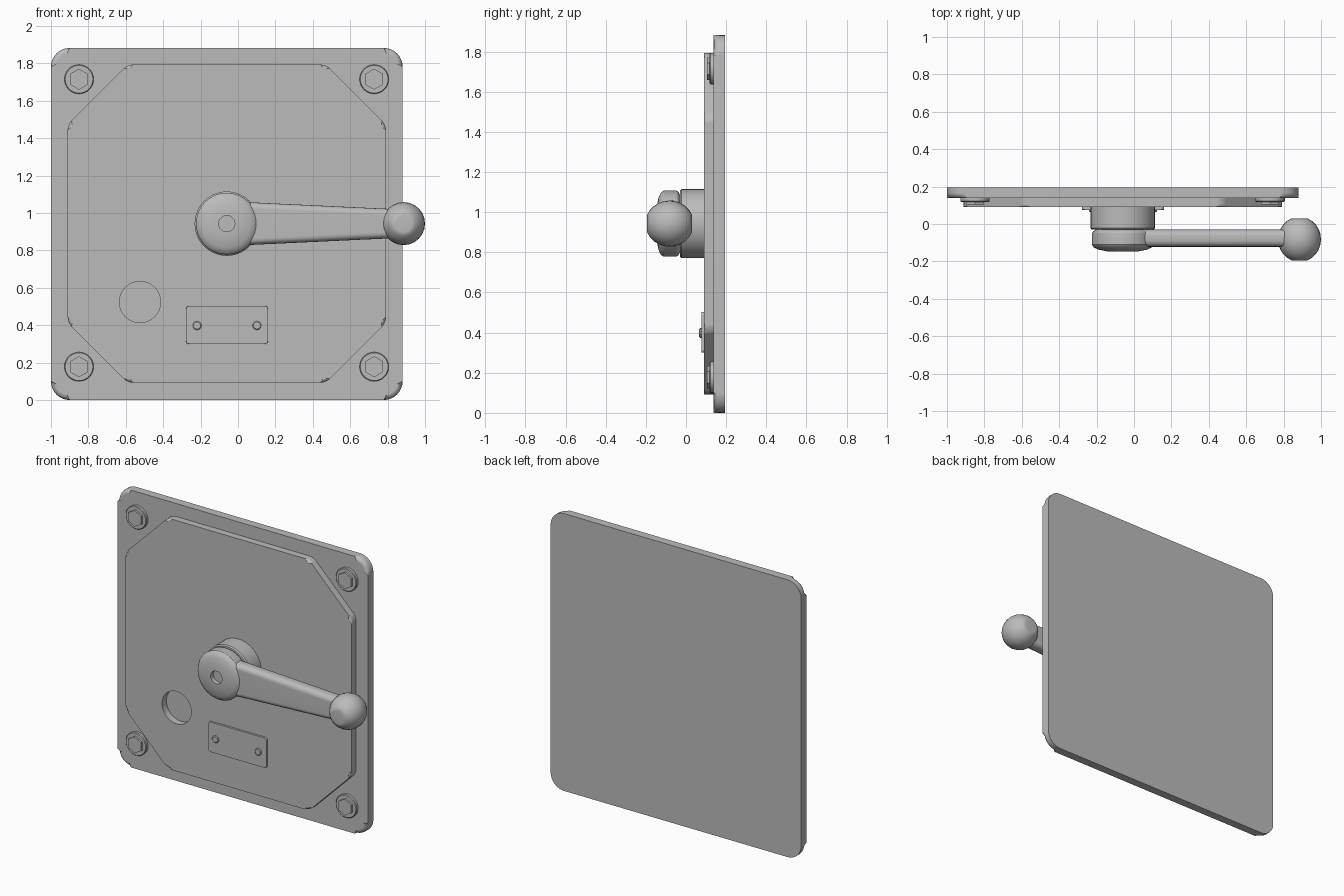
import bpy, bmesh, math

if "Cube" in bpy.data.objects:
    bpy.data.objects.remove(bpy.data.objects["Cube"])

CX, CZ = -0.06, 0.943          # centre of the plate face

steel = bpy.data.materials.new("grey_steel")
steel.diffuse_color = (0.5, 0.5, 0.5, 1)
steel.use_nodes = True
steel.node_tree.nodes["Principled BSDF"].inputs["Base Color"].default_value = steel.diffuse_color


def finish(name, bm):
    """Turn a bmesh into a smooth-by-angle object."""
    bmesh.ops.recalc_face_normals(bm, faces=bm.faces[:])
    me = bpy.data.meshes.new(name)
    bm.to_mesh(me)
    bm.free()
    ob = bpy.data.objects.new(name, me)
    bpy.context.collection.objects.link(ob)
    me.materials.append(steel)
    return ob


def plate(name, pts, y_front, y_back, corner=0, edge=0, both=False, segs=6):
    """Extrude an x/z outline along y, with rounded corners and edges."""
    bm = bmesh.new()
    bm.faces.new([bm.verts.new((x, 0, z)) for x, z in pts])
    if corner:
        bmesh.ops.bevel(bm, geom=bm.verts[:], offset=corner, segments=segs,
                        profile=0.5, affect='VERTICES')
    bm.faces.ensure_lookup_table()
    outline = [(v.co.x, v.co.z) for v in bm.faces[0].verts]
    bm.free()
    bm = bmesh.new()
    f = [bm.verts.new((x, y_front, z)) for x, z in outline]
    b = [bm.verts.new((x, y_back, z)) for x, z in outline]
    front, back = bm.faces.new(f), bm.faces.new(b[::-1])
    for i in range(len(f)):
        j = (i + 1) % len(f)
        bm.faces.new((f[i], b[i], b[j], f[j]))
    if edge:
        edges = list(front.edges) + (list(back.edges) if both else [])
        bmesh.ops.bevel(bm, geom=edges, offset=edge, segments=4,
                        profile=0.5, affect='EDGES')
    return finish(name, bm)


def lathe(name, x, z, profile, segs=32):
    """Revolve (radius, y) points about an axis parallel to y."""
    bm = bmesh.new()
    rings = []
    for r, y in profile:
        angles = [2 * math.pi * i / segs for i in range(segs)]
        rings.append([bm.verts.new((x + r * math.sin(a), y, z + r * math.cos(a)))
                      for a in angles])
    for p, q in zip(rings, rings[1:]):
        for i in range(segs):
            j = (i + 1) % segs
            bm.faces.new((p[i], p[j], q[j], q[i]))
    bm.faces.new(rings[0])
    bm.faces.new(rings[-1])
    return finish(name, bm)


def rect(x0, x1, z0, z1):
    return [(x0, z0), (x1, z0), (x1, z1), (x0, z1)]


# Back plate with rounded corners and a rounded front edge
plate("back_plate", rect(-1, 0.88, 0, 1.882), 0.138, 0.195, 0.1, 0.028, segs=8)

# Raised panel with cut corners
h, c = 0.851, 0.53
panel = plate("raised_panel",
              [(CX + x, CZ + z) for x, z in ((-c, -h), (c, -h), (h, -c), (h, c),
                                             (c, h), (-c, h), (-h, c), (-h, -c))],
              0.09, 0.145, 0.03, 0.015, segs=3)

# Round opening cut through the panel
cutter = lathe("opening_cutter", -0.524, 0.524, [(0.11, 0.0), (0.11, 0.2)], 40)
cutter.hide_render = True
cut = panel.modifiers.new("opening", 'BOOLEAN')
cut.operation, cut.object, cut.solver = 'DIFFERENCE', cutter, 'EXACT'
bpy.context.view_layer.objects.active = panel
bpy.ops.object.modifier_apply(modifier=cut.name)
bpy.data.objects.remove(cutter)

# Corner bolts on washers
for side, x in (("left", -0.85), ("right", 0.728)):
    for level, z in (("lower", 0.178), ("upper", 1.715)):
        lathe(f"washer_{level}_{side}", x, z,
              [(0.078, 0.145), (0.078, 0.122), (0.074, 0.118), (0.05, 0.118)])
        lathe(f"bolt_{level}_{side}", x, z, [(0.056, 0.125), (0.056, 0.105)], 6)

# Small name plate with two rivets
plate("name_plate", rect(-0.278, 0.16, 0.30, 0.503), 0.076, 0.095, 0.016, 0.003)
for side, x in (("left", -0.219), ("right", 0.101)):
    lathe("rivet_" + side, x, 0.398, [(0.024, 0.08), (0.024, 0.069), (0.019, 0.065)], 10)

# Pivot base and handle hub with a recessed centre
lathe("pivot_base", CX, CZ, [(0.172, 0.1), (0.172, -0.022), (0.165, -0.03)], 40)
lathe("handle_hub", CX, CZ,
      [(0.043, -0.115), (0.043, -0.147), (0.085, -0.146), (0.13, -0.137),
       (0.155, -0.125), (0.165, -0.11), (0.165, -0.05), (0.158, -0.038),
       (0.14, -0.028)], 40)

# Tapered handle arm
plate("handle_arm", [(0.0, CZ - 0.117), (0.87, CZ - 0.076),
                     (0.87, CZ + 0.076), (0.0, CZ + 0.117)],
      -0.122, -0.03, edge=0.035, both=True)

# Knob flattened at front and back
a0, steps = math.radians(22), 10
angles = [a0 + (math.pi - 2 * a0) * i / steps for i in range(steps + 1)]
lathe("handle_knob", 0.885, CZ,
      [(0.115 * math.sin(a), -0.082 - 0.121 * math.cos(a)) for a in angles], 24)

# Smooth shading, keeping hard edges and flat faces
bpy.ops.object.select_all(action='SELECT')
bpy.ops.object.shade_smooth_by_angle(angle=math.radians(32))
for ob in bpy.context.scene.objects:
    wn = ob.modifiers.new("flat_faces", 'WEIGHTED_NORMAL')
    wn.keep_sharp = True
